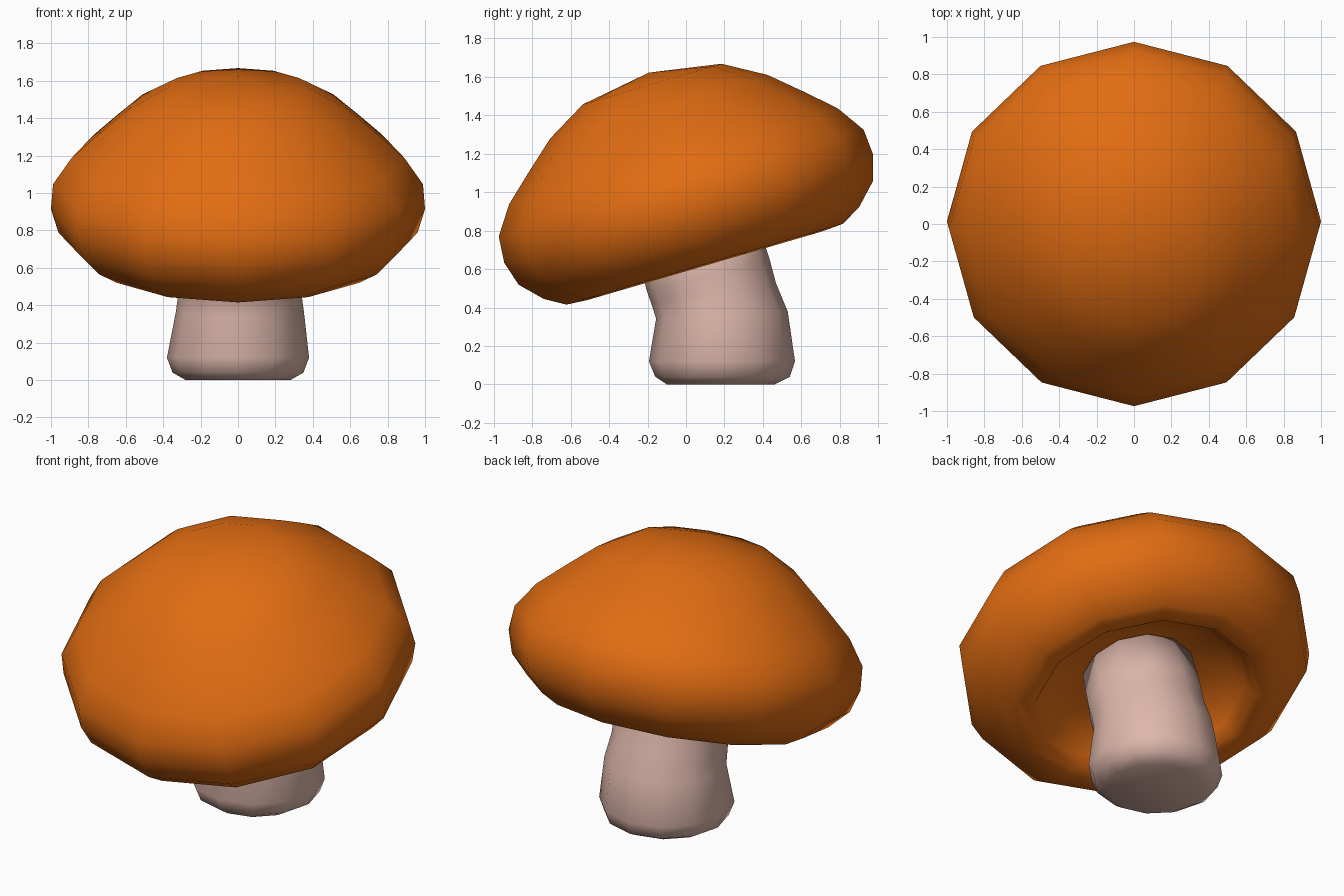
import bpy, bmesh, math
from mathutils import Matrix, Vector

if "Cube" in bpy.data.objects:
    bpy.data.objects.remove(bpy.data.objects["Cube"])

SIDES = 12
TILT = math.radians(16.3)


def material(name, rgb):
    m = bpy.data.materials.new(name)
    m.diffuse_color = (*rgb, 1)
    m.use_nodes = True
    m.node_tree.nodes["Principled BSDF"].inputs["Base Color"].default_value = m.diffuse_color
    return m


def loft(name, rings, mat):
    """Skin a list of (centre, radius, tilt about x); radius 0 makes a pole."""
    bm = bmesh.new()
    rows = []
    for c, r, t in rings:
        rot = Matrix.Rotation(t, 3, 'X')
        n = SIDES if r > 0 else 1
        row = []
        for i in range(n):
            a = 2 * math.pi * i / SIDES
            p = rot @ Vector((r * math.cos(a), r * math.sin(a), 0))
            row.append(bm.verts.new(Vector(c) + p))
        rows.append(row)
    for lo, hi in zip(rows, rows[1:]):
        for i in range(SIDES):
            j = (i + 1) % SIDES
            if len(lo) == 1:
                bm.faces.new((lo[0], hi[j], hi[i]))
            elif len(hi) == 1:
                bm.faces.new((lo[i], lo[j], hi[0]))
            else:
                bm.faces.new((lo[i], lo[j], hi[j], hi[i]))
    for row in (rows[0], rows[-1]):
        if len(row) > 1:
            bm.faces.new(row)
    bmesh.ops.recalc_face_normals(bm, faces=bm.faces)
    for f in bm.faces:
        f.smooth = True
    me = bpy.data.meshes.new(name)
    bm.to_mesh(me)
    bm.free()
    me.materials.append(mat)
    ob = bpy.data.objects.new(name, me)
    bpy.context.collection.objects.link(ob)
    return ob


orange = material("cap orange", (0.75, 0.15, 0.006))
pink = material("stem pale pink", (0.72, 0.47, 0.40))

# Cap: tilted lathe, (radius, height along axis) from hollow ceiling to crown
profile = [(0, .78), (.33, .765), (.51, .72), (.59, .635), (.635, .565),
           (.75, .573), (.856, .635), (.96, .742), (1.0, .873), (.989, 1.012),
           (.89, 1.158), (.745, 1.29), (.588, 1.427), (.376, 1.549), (0, 1.611)]
s, c = math.sin(TILT), math.cos(TILT)
offset = .27
loft("cap", [((0, offset * c - v * s, offset * s + v * c), r, TILT)
             for r, v in profile], orange)

# Stem: flared foot bending to follow the cap axis (y, z, radius, tilt)
stem = [(.18, 0, .28, 0), (.19, .04, .35, 0), (.187, .12, .38, 0),
        (.187, .36, .343, 3), (.145, .47, .328, 10), (.115, .57, .33, 14),
        (.05, .80, .32, 16)]
loft("stem", [((.01 if z > .2 else 0, y, z), r, math.radians(t))
              for y, z, r, t in stem], pink)
